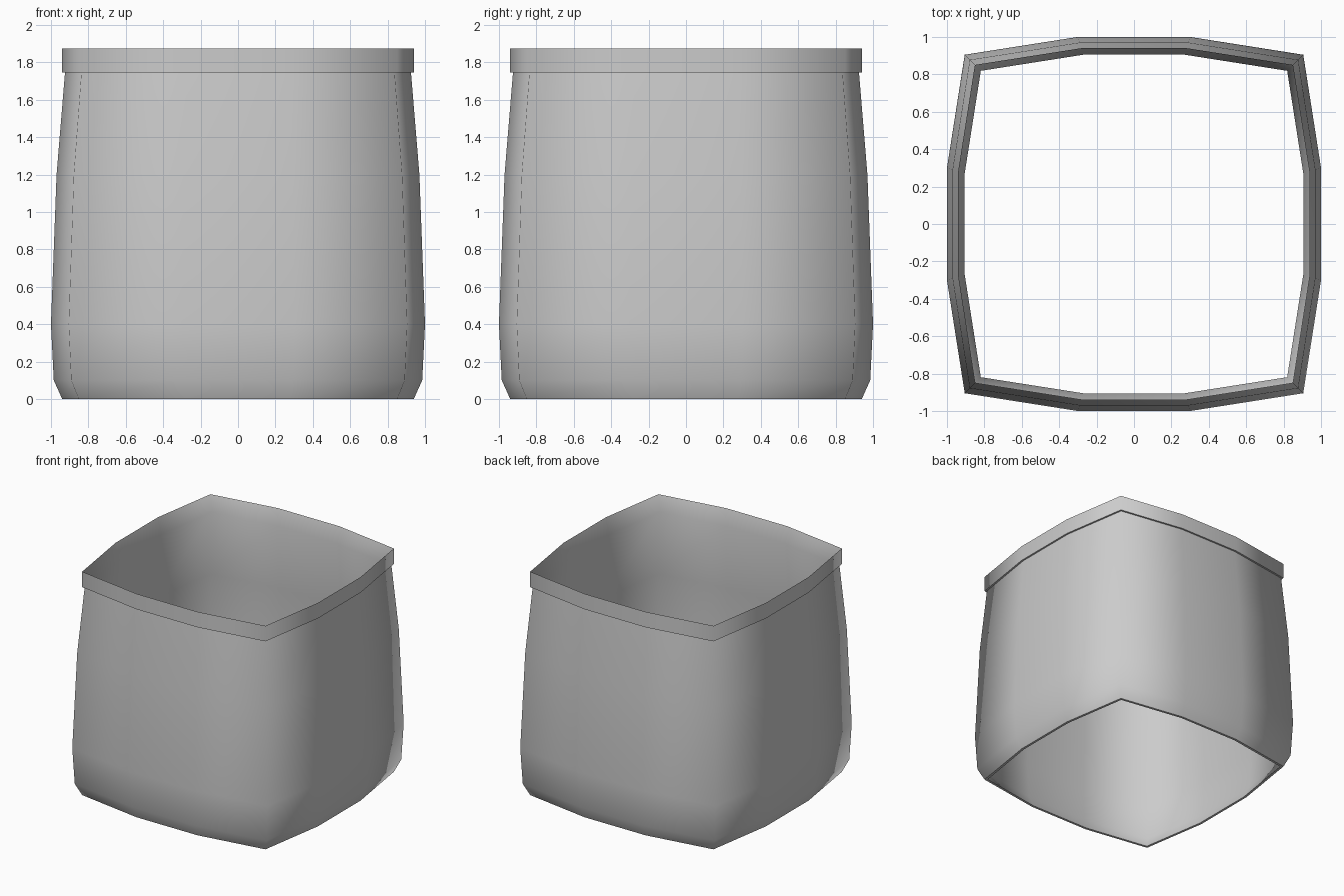
import bpy, bmesh

if "Cube" in bpy.data.objects:
    bpy.data.objects.remove(bpy.data.objects["Cube"])

# Twelve-sided plan outline with bulging sides: one quarter, turned four times
quarter = [(0.3, -1.0), (0.905, -0.905), (1.0, -0.3)]
outline = []
for _ in range(4):
    outline += quarter
    quarter = [(-y, x) for x, y in quarter]

# Closed wall profile (radius, z, sharp): outer body, rim band, inner wall
profile = [
    (0.94, 0.0, True), (0.985, 0.10, False), (1.0, 0.40, False),
    (0.97, 1.20, False), (0.925, 1.745, True),
    (0.94, 1.745, True), (0.94, 1.875, True),
    (0.905, 1.745, False), (0.95, 1.20, False), (0.98, 0.40, False),
    (0.965, 0.10, False), (0.92, 0.0, True),
]


def sweep(name, plan, section):
    bm = bmesh.new()
    rings = [[bm.verts.new((x * r, y * r, z)) for x, y in plan]
             for r, z, _ in section]
    n, m = len(plan), len(section)
    for i in range(m):
        a, b = rings[i], rings[(i + 1) % m]
        for j in range(n):
            k = (j + 1) % n
            bm.faces.new((a[j], a[k], b[k], b[j])).smooth = True
    for ring, (_, _, sharp) in zip(rings, section):
        for j in range(n):
            bm.edges.get((ring[j], ring[(j + 1) % n])).smooth = not sharp
    bmesh.ops.recalc_face_normals(bm, faces=bm.faces)
    mesh = bpy.data.meshes.new(name)
    bm.to_mesh(mesh)
    bm.free()
    obj = bpy.data.objects.new(name, mesh)
    bpy.context.collection.objects.link(obj)
    return obj


# Open-ended shell with its raised rim
sweep("open_shell", outline, profile)
